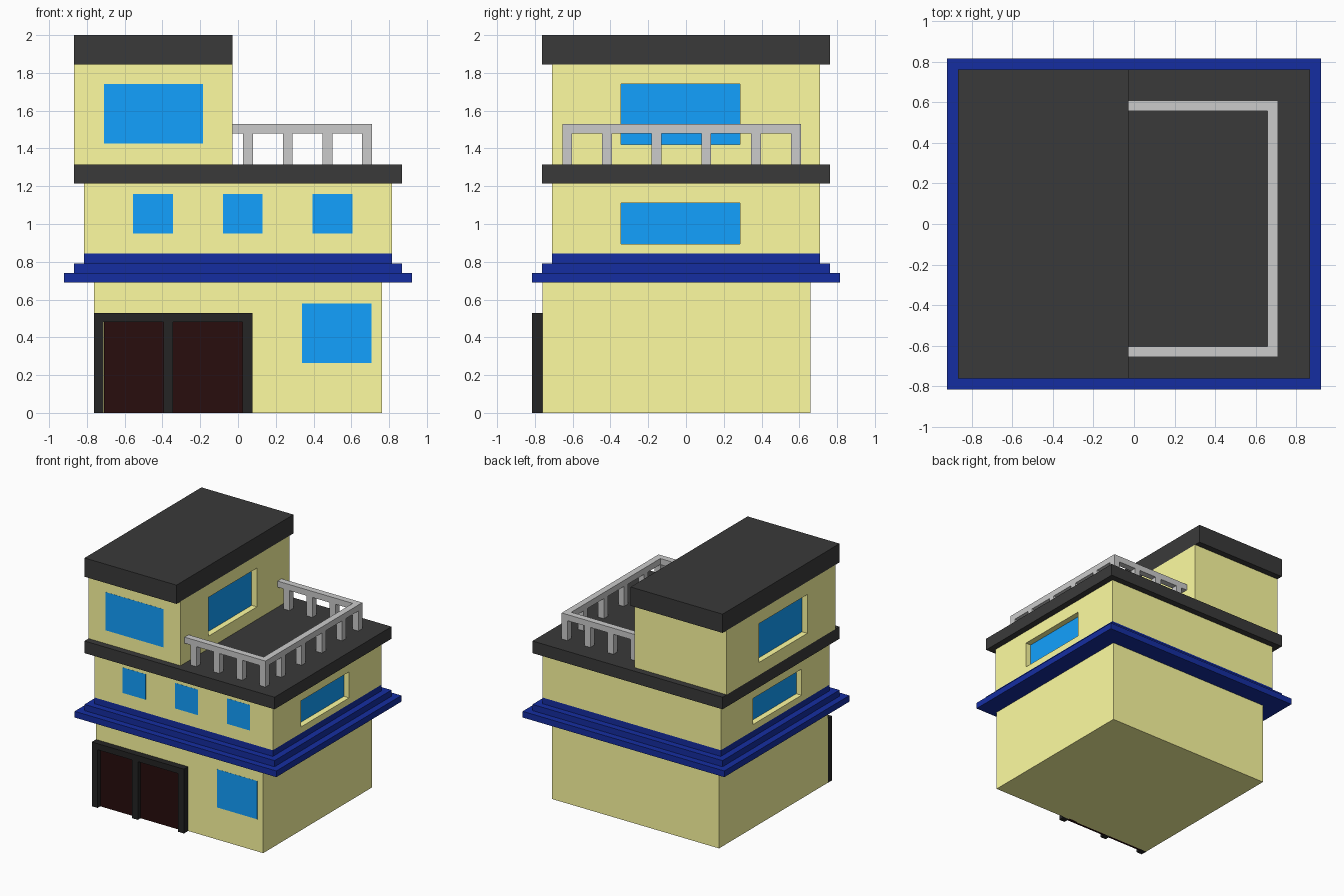
import bpy, bmesh

if "Cube" in bpy.data.objects:
    bpy.data.objects.remove(bpy.data.objects["Cube"])


def material(name, rgb):
    m = bpy.data.materials.new(name)
    m.diffuse_color = (*rgb, 1)
    m.use_nodes = True
    m.node_tree.nodes["Principled BSDF"].inputs["Base Color"].default_value = m.diffuse_color
    return m


WALL = material("wall_cream", (1.0, 0.98, 0.355))
ROOF = material("roof_charcoal", (0.042, 0.042, 0.042))
TRIM = material("trim_blue", (0.0075, 0.027, 0.355))
GLASS = material("glass_blue", (0.006, 0.355, 1.0))
FRAME = material("frame_black", (0.018, 0.018, 0.018))
DOOR = material("door_brown", (0.021, 0.004, 0.004))
RAIL = material("rail_grey", (0.69, 0.69, 0.69))


def boxes(name, mat, *spans):
    """One object made of boxes, each given as (x0, x1, y0, y1, z0, z1)."""
    bm = bmesh.new()
    for x0, x1, y0, y1, z0, z1 in spans:
        for v in bmesh.ops.create_cube(bm, size=1)["verts"]:
            v.co.x = x1 if v.co.x > 0 else x0
            v.co.y = y1 if v.co.y > 0 else y0
            v.co.z = z1 if v.co.z > 0 else z0
    me = bpy.data.meshes.new(name)
    bm.to_mesh(me)
    bm.free()
    me.materials.append(mat)
    ob = bpy.data.objects.new(name, me)
    bpy.context.collection.objects.link(ob)
    return ob


def side_windows(wall, x0, x1, z0, z1, depth=0.05):
    """Recessed window in the left and right faces of a wall block."""
    y0, y1 = -0.343, 0.287
    cutter = boxes(wall.name + "_window_cutter", WALL,
                   (x0 - 0.1, x0 + depth, y0, y1, z0, z1),
                   (x1 - depth, x1 + 0.1, y0, y1, z0, z1))
    cutter.hide_render = True
    cutter.hide_viewport = True
    mod = wall.modifiers.new("window_recess", 'BOOLEAN')
    mod.operation = 'DIFFERENCE'
    mod.solver = 'EXACT'
    mod.object = cutter
    boxes(wall.name + "_side_glass", GLASS,
          (x0 + depth - 0.002, x0 + depth + 0.01, y0, y1, z0, z1),
          (x1 - depth - 0.01, x1 - depth + 0.002, y0, y1, z0, z1))


def front_panel(name, wall_y, x0, x1, z0, z1, mat=GLASS, proud=0.001):
    """Pane or door set practically flush with the front wall."""
    boxes(name, mat, (x0, x1, wall_y - proud, wall_y + 0.01, z0, z1))


# Ground floor, shop window and double door
boxes("ground_floor", WALL, (-0.762, 0.762, -0.76, 0.658, 0, 0.69))
front_panel("ground_window", -0.76, 0.34, 0.708, 0.265, 0.58)
front_panel("left_door", -0.76, -0.71, -0.395, 0, 0.48, DOOR, 0.02)
front_panel("right_door", -0.76, -0.345, 0.027, 0, 0.48, DOOR, 0.02)
boxes("door_frame", FRAME,
      (-0.763, 0.077, -0.815, -0.76, 0.48, 0.53),
      *[(x, x + 0.052, -0.815, -0.76, 0, 0.48) for x in (-0.763, -0.395, 0.025)])

# Stepped blue cornice
for i in range(3):
    s = 0.053 * i
    boxes(f"cornice_step_{i + 1}", TRIM,
          (-0.92 + s, 0.92 - s, -0.815 + s, 0.815 - s,
           0.69 + 0.051 * i, 0.741 + 0.051 * i))

# Middle floor
middle = boxes("middle_floor", WALL, (-0.814, 0.814, -0.709, 0.709, 0.843, 1.215))
side_windows(middle, -0.814, 0.814, 0.895, 1.11)
for i, x in enumerate((-0.555, -0.08, 0.395)):
    front_panel(f"middle_window_{i + 1}", -0.709, x, x + 0.21, 0.95, 1.16)
boxes("terrace_slab", ROOF, (-0.867, 0.867, -0.762, 0.762, 1.215, 1.315))

# Top floor
top = boxes("top_floor", WALL, (-0.867, -0.028, -0.709, 0.709, 1.315, 1.845))
side_windows(top, -0.867, -0.028, 1.42, 1.74)
front_panel("top_window", -0.709, -0.71, -0.185, 1.425, 1.74)
boxes("top_roof", ROOF, (-0.867, -0.028, -0.762, 0.762, 1.845, 2.0))

# Terrace railing: U-shaped handrail on square posts
W = 0.052
F, B, R = -0.655, 0.556, 0.657
boxes("handrail", RAIL,
      (-0.028, R + W, F, F + W, 1.48, 1.53),
      (-0.028, R + W, B, B + W, 1.48, 1.53),
      (R, R + W, F + W, B, 1.48, 1.53))
posts = [(x, y) for y in (F, B) for x in (0.027, 0.237, 0.447, R)]
posts += [(R, y) for y in (-0.445, -0.183, 0.081, 0.345)]
boxes("railing_posts", RAIL,
      *[(x, x + W, y, y + W, 1.315, 1.48) for x, y in posts])
